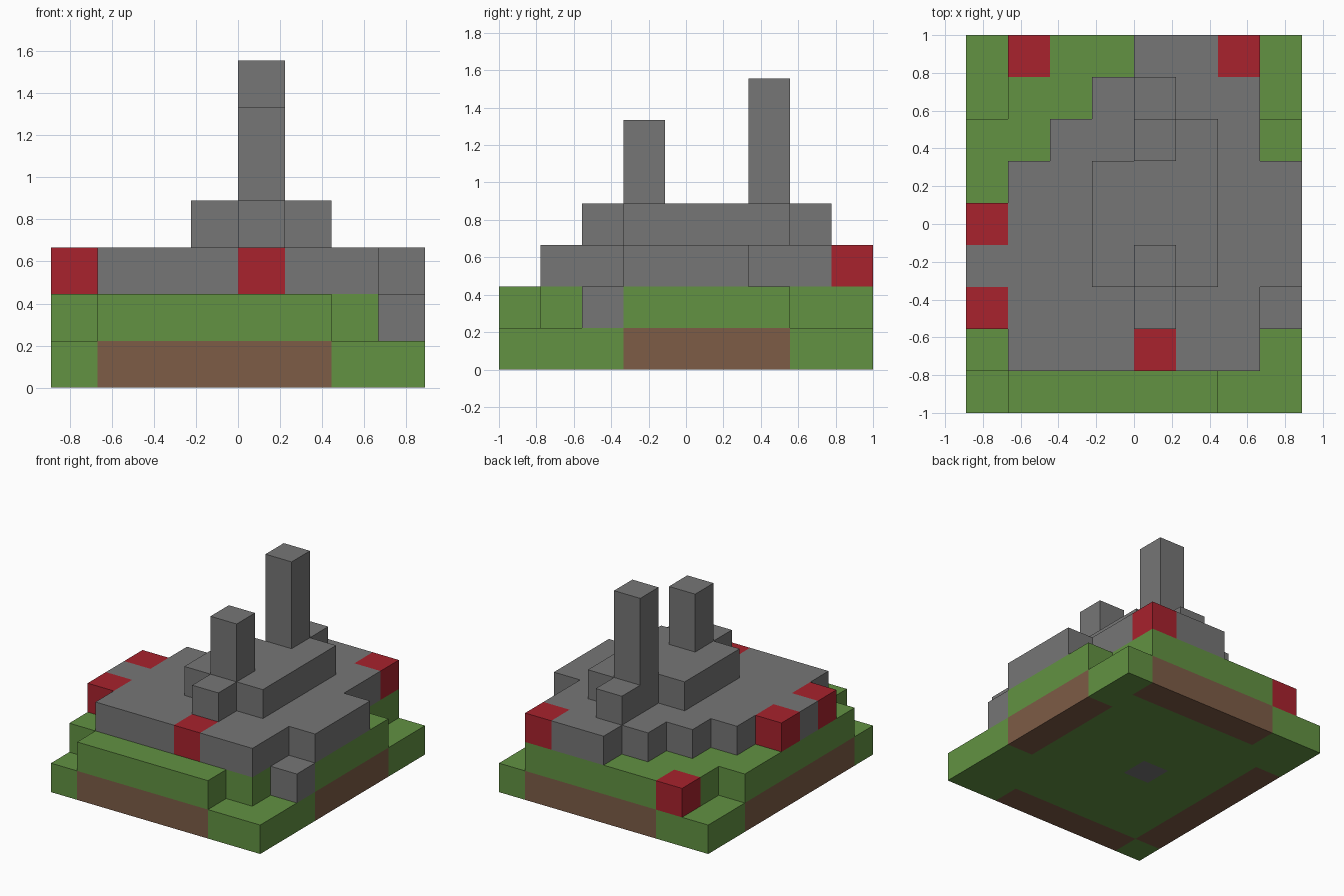
import bpy, bmesh
from mathutils import Vector

cube = bpy.data.objects.get("Cube")
if cube:
    bpy.data.objects.remove(cube)

UNIT = 2 / 9                       # edge of one block
COLS, ROWS = 8, 9                  # footprint in blocks (x, y)


def make_material(name, rgb):
    linear = [((c / 255 + 0.055) / 1.055) ** 2.4 for c in rgb] + [1]
    mat = bpy.data.materials.new(name)
    mat.use_nodes = True
    mat.diffuse_color = linear
    bsdf = next(n for n in mat.node_tree.nodes if n.type == 'BSDF_PRINCIPLED')
    bsdf.inputs["Base Color"].default_value = linear
    bsdf.inputs["Roughness"].default_value = 0.9
    return mat


grass = make_material("grass green", (98, 146, 66))
soil = make_material("soil brown", (125, 92, 70))
stone = make_material("stone grey", (118, 118, 118))
red = make_material("ore red", (168, 34, 45))

blocks = {}                        # block position -> part name
materials = {}                     # part name -> material


def fill(part, mat, xs, ys, zs):
    """Fill an inclusive range of blocks; later fills replace earlier ones."""
    materials[part] = mat
    for x in range(xs[0], xs[1] + 1):
        for y in range(ys[0], ys[1] + 1):
            for z in range(zs[0], zs[1] + 1):
                blocks[x, y, z] = part


def one(n):
    return (n, n)


# Ground slab with soil along each edge and a stone core
fill("ground_slab", grass, (0, 7), (0, 8), one(0))
fill("soil_edges", soil, (1, 5), one(0), one(0))
fill("soil_edges", soil, (2, 6), one(8), one(0))
fill("soil_edges", soil, one(0), (1, 6), one(0))
fill("soil_edges", soil, one(7), (3, 6), one(0))
fill("stone_core", stone, one(3), one(4), one(0))

# Grass terrace
fill("grass_terrace", grass, (1, 6), (1, 7), one(1))
fill("grass_terrace", grass, (1, 5), one(0), one(1))
fill("grass_terrace", grass, (2, 6), one(8), one(1))
fill("grass_terrace", grass, one(0), (1, 6), one(1))
fill("grass_terrace", grass, one(7), (3, 6), one(1))
fill("side_boulder", stone, one(7), one(2), one(1))

# Stone plateau, one row of blocks at a time from front to back
plateau = [(1, 6), (1, 6), (0, 7), (0, 7), (1, 7), (2, 6), (3, 6), (4, 5)]
for row, span in enumerate(plateau, start=1):
    fill("stone_plateau", stone, span, one(row), one(2))

# Upper step with its front, side and back ledges
fill("upper_step", stone, (3, 5), (3, 5), one(3))
fill("upper_step", stone, (4, 5), one(6), one(3))
for row in (2, 7):
    fill("upper_step", stone, one(4), one(row), one(3))

# Pillars
fill("front_pillar", stone, one(4), one(3), (4, 5))
fill("back_pillar", stone, one(4), one(6), (4, 6))

# Red ore blocks
for x, y, z in [(4, 1, 2), (0, 2, 2), (0, 4, 2), (6, 8, 2), (1, 8, 1)]:
    fill("red_blocks", red, one(x), one(y), one(z))


def build(part):
    """Make one object from the exposed faces of a part's blocks."""
    bm = bmesh.new()
    origin = Vector((-COLS / 2, -ROWS / 2, 0))
    for pos in [p for p, name in blocks.items() if name == part]:
        for axis in range(3):
            for side in (-1, 1):
                neighbour = list(pos)
                neighbour[axis] += side
                if tuple(neighbour) in blocks:
                    continue
                normal, u = Vector(), Vector()
                normal[axis] = side
                u[(axis + 1) % 3] = 1
                v = normal.cross(u)
                centre = Vector(pos) + origin + Vector((1, 1, 1)) / 2 + normal / 2
                corners = [-u - v, u - v, u + v, v - u]
                bm.faces.new([bm.verts.new((centre + c / 2) * UNIT) for c in corners])
    bmesh.ops.remove_doubles(bm, verts=bm.verts, dist=0.001)
    mesh = bpy.data.meshes.new(part)
    bm.to_mesh(mesh)
    bm.free()
    mesh.materials.append(materials[part])
    bpy.context.collection.objects.link(bpy.data.objects.new(part, mesh))


for part in materials:
    build(part)
